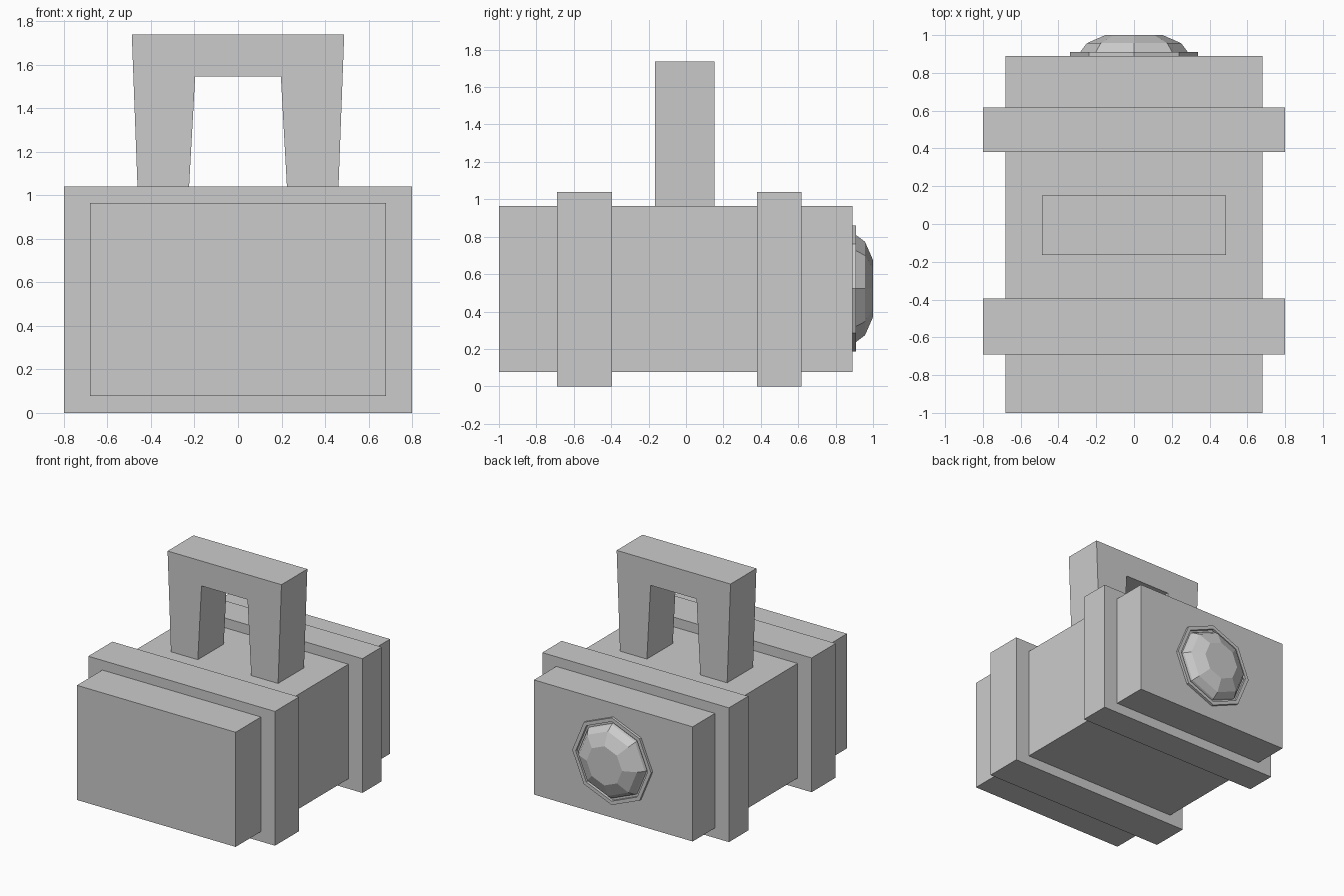
import bpy, bmesh, math

if "Cube" in bpy.data.objects:
    bpy.data.objects.remove(bpy.data.objects["Cube"])


def make_object(name, bm):
    bmesh.ops.recalc_face_normals(bm, faces=bm.faces)
    mesh = bpy.data.meshes.new(name)
    bm.to_mesh(mesh)
    bm.free()
    obj = bpy.data.objects.new(name, mesh)
    bpy.context.collection.objects.link(obj)
    return obj


def extrude_y(name, outline, y0, y1):
    """Extrude an (x, z) outline from y0 to y1."""
    bm = bmesh.new()
    face = bm.faces.new([bm.verts.new((x, y0, z)) for x, z in outline])
    new = bmesh.ops.extrude_face_region(bm, geom=[face])["geom"]
    verts = [v for v in new if isinstance(v, bmesh.types.BMVert)]
    bmesh.ops.translate(bm, verts=verts, vec=(0, y1 - y0, 0))
    return make_object(name, bm)


def block(name, half, z0, z1, y0, y1):
    return extrude_y(name, [(-half, z0), (half, z0), (half, z1), (-half, z1)], y0, y1)


def lathe_y(name, profile, sides, z, closed):
    """Spin (radius, y) points round a y-axis at height z; open ends are capped."""
    bm = bmesh.new()
    loops = []
    for r, y in profile:
        angles = [2 * math.pi * i / sides for i in range(sides)]
        loops.append([bm.verts.new((r * math.cos(a), y, z + r * math.sin(a))) for a in angles])
    pairs = list(zip(loops, loops[1:]))
    if closed:
        pairs.append((loops[-1], loops[0]))
    else:
        bm.faces.new(loops[0])
        bm.faces.new(loops[-1])
    for a, b in pairs:
        for i in range(sides):
            j = (i + 1) % sides
            bm.faces.new((a[i], a[j], b[j], b[i]))
    return make_object(name, bm)


# Main box and the two raised bands
block("body", 0.68, 0.077, 0.965, -1.0, 0.89)
block("front_band", 0.80, 0.0, 1.04, -0.69, -0.395)
block("back_band", 0.80, 0.0, 1.04, 0.38, 0.617)

# Flared carrying handle, mirrored from its right half
right = [(0.229, 0.965), (0.459, 0.965), (0.488, 1.738)]
left = [(-x, z) for x, z in reversed(right)]
opening = [(-0.197, 1.545), (0.197, 1.545)]
extrude_y("handle", right + left + opening, -0.165, 0.152)

# Octagonal gem and its thin rim on the back
GEM_Z = 0.523
lathe_y("gem_rim", [(0.338, 0.885), (0.338, 0.91), (0.308, 0.91), (0.308, 0.885)], 8, GEM_Z, True)
lathe_y("gem", [(0.29, 0.885), (0.285, 0.91), (0.25, 0.957), (0.152, 1.0)], 8, GEM_Z, False)
